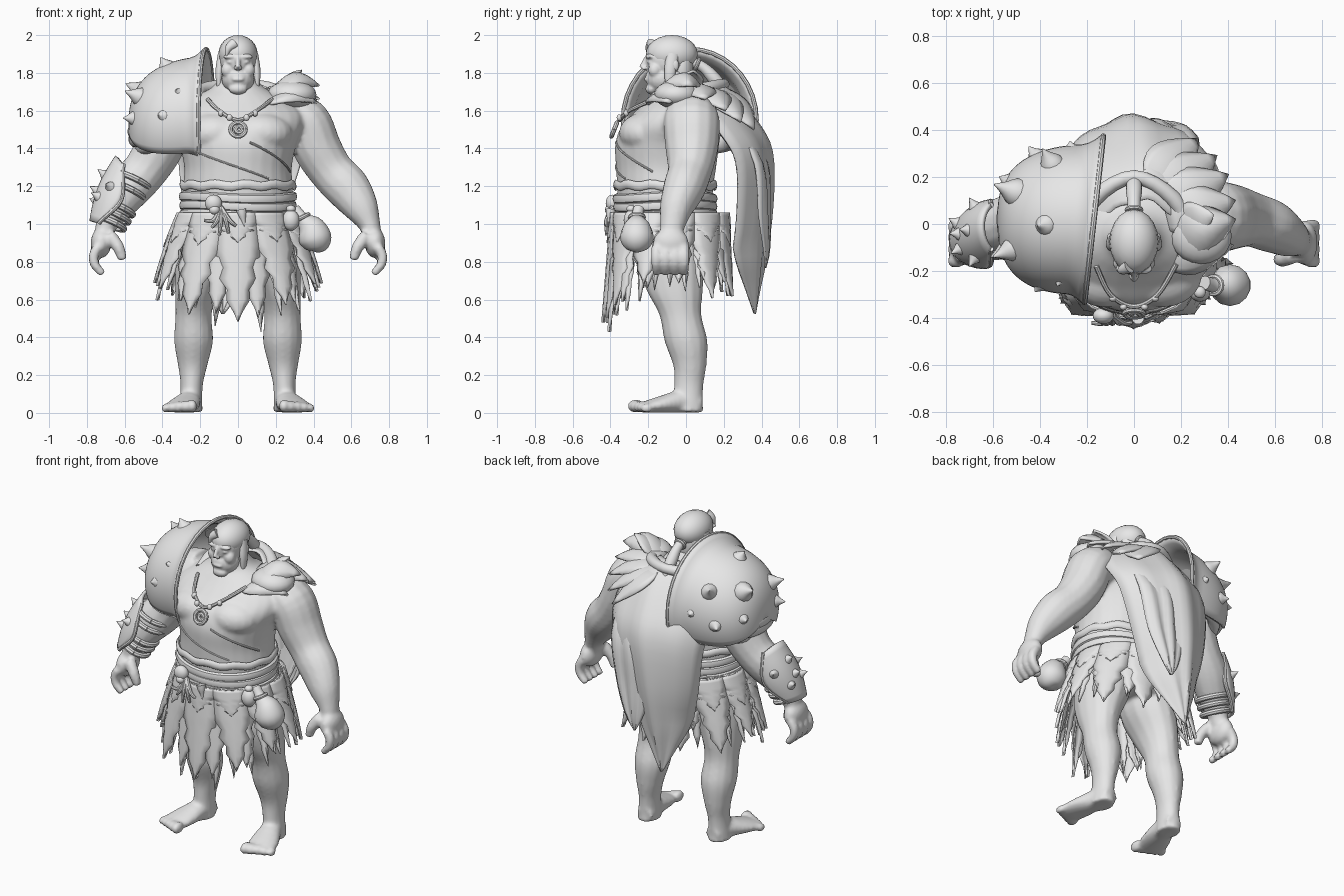
import bpy, bmesh, math, random
from mathutils import Vector
if "Cube" in bpy.data.objects:
    bpy.data.objects.remove(bpy.data.objects["Cube"], do_unlink=True)
random.seed(4)
pi, sin, cos, radians = math.pi, math.sin, math.cos, math.radians
UP, SIDE, ACROSS = (0, 0, 1), (0, 1, 0), (1, 0, 0)
grey = bpy.data.materials.new("plain_grey")
grey.use_nodes = True
grey.diffuse_color = (0.8, 0.8, 0.8, 1)
grey.node_tree.nodes["Principled BSDF"].inputs["Base Color"].default_value = grey.diffuse_color
made = []

# Join pieces into one object, with optional thickness or blending
def make(name, geos, solid=0, voxel=0):
    bm = bmesh.new()
    for points, faces in geos:
        verts = [bm.verts.new(p) for p in points]
        for f in faces:
            bm.faces.new([verts[i] for i in f])
    bmesh.ops.remove_doubles(bm, verts=bm.verts, dist=0.00001)
    bmesh.ops.recalc_face_normals(bm, faces=bm.faces)
    mesh = bpy.data.meshes.new(name)
    bm.to_mesh(mesh)
    bm.free()
    mesh.materials.append(grey)
    ob = bpy.data.objects.new(name, mesh)
    bpy.context.collection.objects.link(ob)
    if solid:
        mod = ob.modifiers.new("thickness", "SOLIDIFY")
        mod.thickness, mod.offset = solid, 0
    if voxel:
        mod = ob.modifiers.new("blend", "REMESH")
        mod.mode, mod.voxel_size, mod.use_smooth_shade = "VOXEL", voxel, True
        ob.modifiers.new("soften", "SMOOTH").iterations = 4
    made.append(ob)

# Smooth curve through tuples of any length
def spline(pts, n=5):
    out = []
    for i in range(len(pts) - 1):
        quad = [pts[max(i - 1, 0)], pts[i], pts[i + 1], pts[min(i + 2, len(pts) - 1)]]
        for t in [k / n for k in range(n)]:
            out.append(tuple(b + t * (c - a) / 2 + t * t * (a - 2.5 * b + 2 * c - d / 2)
                             + t ** 3 * (1.5 * (b - c) + (d - a) / 2) for a, b, c, d in zip(*quad)))
    return out + [tuple(pts[-1])]

def grid(f, nu, nv):
    w = nu + 1
    return ([f(i / nu, j / nv) for j in range(nv + 1) for i in range(w)],
            [[j * w + i, j * w + i + 1, (j + 1) * w + i + 1, (j + 1) * w + i] for j in range(nv) for i in range(nu)])

# Capped tube through (x, y, z, radius along ref, other radius)
def tube(pts, ref=SIDE, sides=14, n=5, flat=False):
    rows, frames, ref = spline(pts, n), [], Vector(ref)
    last = len(rows) - 1
    for i, p in enumerate(rows):
        t = Vector(rows[min(i + 1, last)][:3]) - Vector(rows[max(i - 1, 0)][:3])
        t = Vector(UP) if flat else t.normalized()
        u = (ref - t * ref.dot(t)).normalized()
        frames.append((Vector(p[:3]), u * p[3], t.cross(u) * p[-1]))
    def f(u, v):
        c, a, b = frames[round(v * last)]
        return c + a * cos(2 * pi * u) + b * sin(2 * pi * u)
    verts, faces = grid(f, sides, last)
    return verts, faces + [[last * k * (sides + 1) + i for i in range(sides)] for k in (0, 1)]

def ball(c, s):
    return grid(lambda u, v: (c[0] + s[0] * cos(2 * pi * u) * sin(pi * v), c[1] + s[1] * sin(2 * pi * u) * sin(pi * v),
                              c[2] + s[2] * cos(pi * v)), 20, 12)

def ring(center, axis, big, small):
    q = Vector(axis).to_track_quat("Z", "Y")
    turn = [k * pi / 12 for k in range(25)]
    return tube([(*(Vector(center) + q @ Vector((big * cos(a), big * sin(a), 0))), small) for a in turn], axis, 8, 1)

def spike(base, direction, r, h):
    d = Vector(direction).normalized() * h
    steps = [(-0.2, 1.1), (0.15, 0.9), (0.55, 0.45), (1, 0.06)]
    return tube([(*(Vector(base) + d * s), r * k) for s, k in steps], (0.31, 0.5, 0.8), 12, 3)

def leaf(base, tip, width, lift):
    base, tip = Vector(base), Vector(tip)
    across = (tip - base).cross(Vector(UP)).normalized()
    def f(u, v):
        s, w = 2 * u - 1, width * sin(pi * (0.12 + 0.88 * v) ** 0.8)
        return base.lerp(tip, v) + across * s * w + Vector(UP) * lift * sin(pi * v) * (1 - 0.8 * s * s)
    return grid(f, 6, 8)

def both(geos):
    return geos + [([(-v[0], v[1], v[2]) for v in vs], fs) for vs, fs in geos]

# Body: torso, limbs, hands and feet blended into one skin
TORSO = [(0, -.1, .85, .2, .25), (0, -.1, .98, .24, .285), (0, -.11, 1.1, .25, .285), (0, -.11, 1.2, .255, .29),
         (0, -.105, 1.3, .265, .285), (0, -.1, 1.42, .275, .31), (0, -.075, 1.52, .265, .35), (0, -.04, 1.6, .225, .34),
         (0, -.02, 1.67, .18, .24), (0, -.04, 1.73, .115, .13), (0, -.07, 1.81, .085, .085)]
arm = [(.26, .03, 1.58, .13, .12), (.36, .03, 1.54, .15, .13), (.42, .03, 1.4, .14, .13), (.495, .02, 1.28, .118, .12),
       (.58, -.01, 1.19, .112, .12), (.65, -.05, 1.09, .09, .095), (.695, -.07, 1, .068, .06), (.71, -.08, .94, .06, .05)]
leg = [(.15, -.07, .95, .17, .15), (.18, -.08, .8, .18, .15), (.22, -.06, .65, .15, .115), (.235, -.03, .52, .112, .097),
       (.235, 0, .38, .114, .104), (.24, .02, .25, .088, .078), (.245, .015, .15, .078, .06), (.25, .01, .05, .08, .062),
       (.25, .01, .005, .085, .065)]
foot = [(.24, .08, .045, .045, .05), (.255, -.02, .06, .06, .062), (.285, -.13, .045, .045, .085), (.312, -.22, .03, .03, .09)]
limbs = [tube(arm), tube(leg, flat=True), tube(foot, UP), ball((.12, -.215, 1.48), (.17, .14, .11)),
         ball((.725, -.08, .9), (.055, .095, .08)),
         tube([(.68, -.13, .94, .036), (.635, -.15, .88, .032), (.61, -.15, .81, .024)])]
for y in [-.158 + .05 * i for i in range(4)]:
    limbs.append(tube([(.74, y, .88, .027), (.765, y, .83, .027), (.755, y, .78, .025), (.715, y, .735, .02)]))
for i, r in enumerate((.036, .033, .031, .028, .025)):
    limbs.append(ball((.243 + .036 * i, -.265 + .014 * i, r), (r * .75, r * 1.3, r)))
make("body", both(limbs) + [tube(TORSO, sides=28, flat=True)], voxel=.012)

# Head, face and hair
face = both([ball((.038, -.19, 1.885), (.042, .025, .013)), ball((.055, -.165, 1.815), (.035, .035, .04)),
             ball((.038, -.18, 1.858), (.025, .028, .014)), ball((.1, -.06, 1.84), (.015, .025, .035)),
             ball((.012, -.222, 1.824), (.012, .014, .01))])
face += [ball((0, -.09, 1.87), (.096, .124, .12)), ball((0, -.125, 1.77), (.088, .088, .08)),
         ball((0, -.18, 1.715), (.05, .035, .03)), ball((0, -.175, 1.775), (.055, .04, .045)),
         ball((0, -.212, 1.765), (.032, .012, .008)),
         tube([(0, -.205, 1.885, .012), (0, -.225, 1.85, .013), (0, -.235, 1.827, .015)])]
make("head", face, voxel=.007)
make("hair", [ball((0, -.075, 1.9), (.104, .137, .1)), ball((0, -.02, 1.83), (.085, .06, .13)),
              tube([(-.02, -.18, 1.955, .03), (-.05, -.195, 1.93, .02), (-.062, -.2, 1.89, .005)])]
     + both([tube([(.085, -.07, 1.9, .035, .022), (.1, -.085, 1.8, .03, .02), (.1, -.09, 1.69, .012, .008)])]))
make("ponytail", [tube([(0, .02, 1.86, .03), (0, .09, 1.83, .028), (0, .15, 1.77, .035), (0, .2, 1.71, .025),
                        (0, .23, 1.65, .004)], ACROSS), ring((0, .06, 1.845), (0, 1, -.4), .03, .01)])

# Belt cords, shirt hem and folds that follow the torso
PROFILE = spline(TORSO, 30)
def band(height, r, off, start=-pi, stop=pi, thin=1):
    pts = []
    for a in [start + (stop - start) * k / 60 for k in range(61)]:
        p = min(PROFILE, key=lambda q: abs(q[2] - height(a)))
        pts.append(((p[4] + off) * sin(a), p[1] - (p[3] + off) * cos(a), height(a), r, r * thin))
    return tube(pts, UP, 8, 1)
make("belt", [band(lambda a: z + .008 * sin(2 * a + 9 * z), .026, .008, thin=.7) for z in (1.05, 1.095, 1.14)])
make("shirt_hem", [band(lambda a: 1.205 + .006 * sin(11 * a), .024, .008, thin=.5)])
make("shirt_folds", [band(lambda a: 1.46 - .14 * a, .006, .003, .2, 1.3), band(lambda a: 1.3 - .1 * a, .005, .001, -1.2, .6)])

# Ragged skirt of overlapping pointed strips with notched edges
def strip(angle, length, half, off):
    def f(u, v):
        s, d = 2 * u - 1, length * v
        a = angle + half * s * (1 - v ** 2.2) * (1 - .3 * (v > .4) * (round(v * 10) % 2))
        o = off + .014 * (1 - s * s)
        return (.285 + .45 * d - .25 * d * d + o) * sin(a), -.085 - (.28 + .08 * d + o) * cos(a), 1.06 - d
    return grid(f, 4, 10)
strips = [strip(2 * pi * i / 11, .15 + random.uniform(0, .04), .36, .025) for i in range(11)]
for count, half, cut, off in ((11, .34, 0, .019), (13, .27, .06, .007), (24, .14, 0, -.005)):
    for a in [2 * pi * (i + cut * 8) / count for i in range(count)]:
        strips.append(strip(a, .41 + .2 * max(0, cos(a)) ** 3 - cut + random.uniform(-.06, .05), half, off))
make("ragged_skirt", strips, solid=.008)

# Cape of two tapering sheets, hung from a rolled collar
def cape(pts, curl, drop):
    rows = spline(pts, 4)
    def f(u, v):
        cx, y, z, w = rows[round(v * (len(rows) - 1))]
        s = 2 * u - 1
        return (cx + s * w, y - curl * min(1, w * 5) * s * s + .01 * sin(9 * s + 4 * v) * min(1, w * 8),
                z - drop * s * s * (1 - v))
    return grid(f, 16, len(rows) - 1)
make("cape", [
    cape([(.03, .1, 1.75, .22), (.03, .22, 1.71, .3), (.02, .36, 1.55, .34), (.01, .445, 1.38, .32), (-.02, .45, 1.1, .26),
          (-.04, .42, .85, .18), (-.06, .39, .68, .09), (-.08, .365, .525, .004)], .17, .1),
    cape([(.12, .3, 1.52, .15), (.1, .42, 1.32, .17), (.09, .435, 1.05, .13), (.08, .435, .86, .06), (.07, .42, .77, .004)],
         .06, 0)], solid=.012)
make("collar", [tube([(-.2, -.1, 1.65, .03), (-.19, .08, 1.71, .035), (0, .2, 1.74, .03), (.19, .08, 1.71, .035),
                      (.21, -.1, 1.65, .03)], UP)])

# Layered leaves and a pad on the left shoulder
tips = [(.43, .1, 1.66), (.4, .21, 1.6), (.35, .29, 1.54), (.27, .36, 1.5)]
leaves = [leaf((.14 - .02 * i, .03 + .05 * i, 1.71), t, .11, .05) for i, t in enumerate(tips)]
leaves += [leaf((.2, 0, 1.7), (.34, .04, 1.81), .08, .03), leaf((.15, -.06, 1.66), (.43, .02, 1.73), .12, .1),
           leaf((.14, -.14, 1.63), (.42, -.09, 1.64), .09, .07)]
make("shoulder_leaves", leaves, solid=.014)
make("shoulder_pad", [ball((.285, -.05, 1.685), (.13, .12, .075))])

# Spiked dome on the right shoulder
def dome(u, v):
    a, s = radians(240 * u - 30), sin(v * pi / 2)
    r = max(0, 1 - s ** 2.7) ** (1 / 2.7) + .14 * max(0, 1 - v / .14) ** 2
    return Vector((-.17 - .4 * s - .04 * cos(a) * (1 - s), .02 - .31 * r * cos(a), 1.55 - .04 * s + .33 * r * sin(a)))
make("shoulder_dome", [grid(dome, 32, 24)], solid=.02)
make("dome_rim", [tube([(*dome(k / 24, 0), .012) for k in range(25)], ACROSS, 8, 1)])
make("dome_lower_plates", [tube([(-.3 - .25 * s * cos(a), .02 + .27 * s * sin(a), z - .04 * cos(a), .045, .035)
                                 for a in [radians(30 * k - 90) for k in range(7)]], UP)
                           for s, z in ((1, 1.53), (.98, 1.49), (.86, 1.45))])
spots = [(.25, .2, .022, .025), (.16, .36, .032, .03), (.33, .68, .05, .085), (.2, .8, .04, .06), (.48, .35, .045, .055),
         (.73, .33, .05, .08), (.64, .65, .06, .1), (.88, .45, .04, .05), (.85, .2, .03, .03), (.82, .75, .035, .04)]
make("dome_spikes", [spike(dome(u, v), dome(u, v) - Vector((-.2, .02, 1.55)), r, h) for u, v, r, h in spots])

# Spiked guard and wraps on the right forearm
top, end, out = Vector((-.56, -.02, 1.26)), Vector((-.68, -.07, .99)), Vector((-.97, 0, .25))
axis = end - top
def guard(u, v):
    a = radians(180 * u - 90) * (.6 + .4 * sin(pi * v))
    r = .115 + .025 * sin(pi * v) - .015 * v
    return top + axis * (v - .25 * cos(a) * (1 - v)) + out * r * cos(a) + Vector(SIDE) * r * sin(a)
make("arm_guard", [grid(guard, 16, 10)], solid=.02)
make("guard_rim", [tube([(*guard(u, k / 12), .012) for k in range(13)], out, 8, 1) for u in (0, 1)])
make("guard_spikes", [spike(guard(u, v), guard(u, v) - top.lerp(end, v), .03, .05)
                      for u, v in ((.2, .4), (.5, .3), (.8, .4), (.35, .62), (.65, .7), (.5, .55))])
make("forearm_wraps", [ring(top.lerp(end, t), axis, .115 - .04 * t, .017) for t in (.1, .3, .65, .8, .95)])

# Necklace with a coiled pendant
make("necklace", [tube([(-.16, -.18, 1.66, .011), (-.1, -.3, 1.6, .011), (0, -.35, 1.55, .011), (.1, -.3, 1.6, .011),
                        (.18, -.17, 1.66, .011)], UP, 8)]
     + [ball((x, -.365 + 6 * x * x, 1.555 + 4 * x * x), (.016, .014, .018)) for x in (-.09, -.045, .045, .09)])
make("pendant", [ring((x, -.38, 1.5), (0, -1, .4), big, .012) for x, big in ((0, .04), (.005, .017))])

# Belt charms and pouches
make("charm_skull", [ball((-.13, -.39, 1.11), (.045, .035, .045)), ball((-.125, -.405, 1.075), (.028, .025, .025))])
make("belt_tassels", [tube([(-.09, -.39, 1.09, .012), (-.08 + x / 2, -.42, 1.02, .012), (-.08 + x, -.42, .92 + abs(x), .008)],
                           sides=8) for x in (-.1, -.06, -.02, .03, .07)] + [spike((.02, -.4, 1.06), (.2, -.1, -1), .025, .08)])
make("large_pouch", [tube([(.3, -.25, 1.08, .03), (.34, -.26, 1.03, .035), (.385, -.26, .98, .075), (.41, -.26, .92, .088),
                           (.42, -.26, .87, .06), (.42, -.26, .85, .01)]), ring((.34, -.26, 1.035), (.5, 0, -1), .036, .012)])
make("small_pouch", [ball((.28, -.29, 1.02), (.045, .04, .055)), ball((.28, -.29, 1.08), (.025, .025, .02))])

# Smooth shading with crisp edges
bpy.ops.object.select_all(action="DESELECT")
for ob in made:
    ob.select_set(True)
bpy.context.view_layer.objects.active = made[0]
bpy.ops.object.shade_smooth_by_angle(angle=radians(40))
